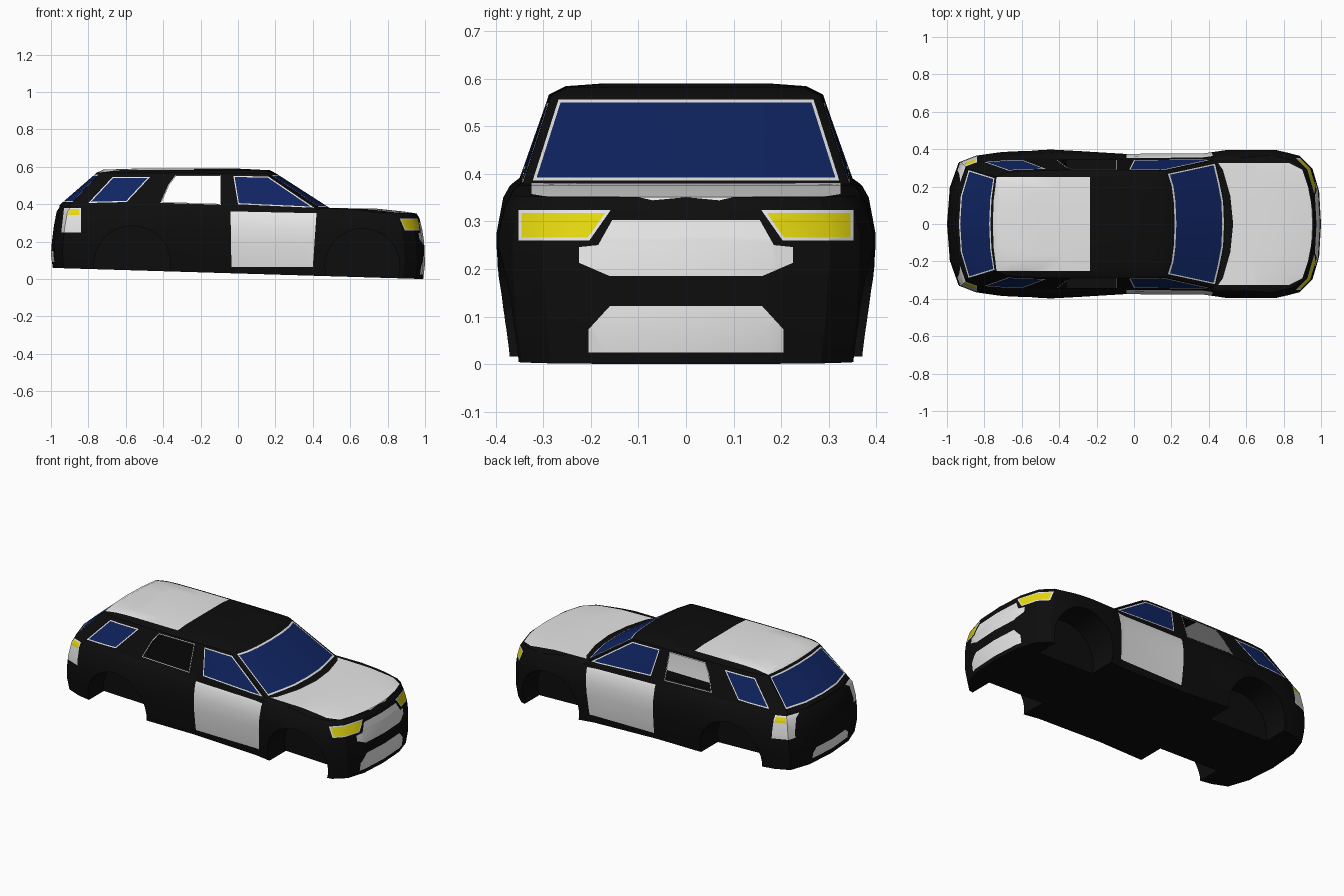
import bpy, bmesh, math
from mathutils import Vector

cube = bpy.data.objects.get("Cube")
if cube:
    bpy.data.objects.remove(cube, do_unlink=True)


def material(name, rgb):
    m = bpy.data.materials.new(name)
    m.use_nodes = True
    m.diffuse_color = (*rgb, 1)
    m.node_tree.nodes["Principled BSDF"].inputs["Base Color"].default_value = (*rgb, 1)
    return m


MATS = [material("black paint", (0.004, 0.004, 0.004)),
        material("white paint", (0.8, 0.8, 0.8)),
        material("blue glass", (0.005, 0.018, 0.125)),
        material("yellow lamp", (0.8, 0.7, 0.005))]
BLACK, WHITE, BLUE, YELLOW, OPEN = range(5)

# Half outlines seen from above, nose centre to tail centre
LOWER = [(1, 0), (.99, .18), (.955, .30), (.89, .365), (.77, .395), (.50, .395),
         (.38, .378), (-.05, .375), (-.30, .39), (-.45, .398), (-.71, .385),
         (-.85, .365), (-.94, .33), (-.985, .20), (-1, 0)]
BELT = [(.49, 0), (.485, .12), (.465, .22), (.44, .325), (.425, .342), (.36, .345),
        (.27, .346), (-.05, .346), (-.30, .348), (-.45, .35), (-.68, .348),
        (-.82, .335), (-.90, .295), (-.945, .15), (-.955, 0)]
ROOF = [(.205, 0), (.20, .12), (.19, .20), (.168, .27), (.15, .283), (.12, .285),
        (.08, .287), (-.10, .288), (-.30, .288), (-.45, .287), (-.60, .283),
        (-.68, .275), (-.735, .252), (-.75, .13), (-.755, 0)]


def level(outline, sx, sy, z_front, z_rear, cx=0.0):
    """Scale an outline about cx and tilt it between two heights."""
    pts = []
    for x, y in outline:
        x = cx + (x - cx) * sx
        t = (1 - x) / 2
        pts.append(Vector((x, y * sy, z_front + (z_rear - z_front) * t)))
    return pts


def crown(a, b, t):
    """Blend two levels, raised where they lie far apart (the bonnet)."""
    return [p.lerp(q, t) + Vector((0, 0, .104 * t * (1 - t) * (q - p).length))
            for p, q in zip(a, b)]


edge = level(LOWER, .955, .93, .350, .385)
belt = level(BELT, 1, 1, .375, .396)
levels = [
    level(LOWER, .99, .945, 0, .06),
    level(LOWER, 1, .975, .08, .13),
    level(LOWER, .995, 1, .20, .20),
    level(LOWER, .985, 1, .265, .28),
    level(LOWER, .97, .965, .325, .36),
    edge, crown(edge, belt, .15), crown(edge, belt, .45), belt,
    level(ROOF, 1, 1, .56, .57),
    level(ROOF, .93, .88, .579, .586, -.28),
    level(ROOF, .6, .6, .59, .59, -.28),
]

# Closed body shell lofted through the levels
bm = bmesh.new()
loops = []
for pts in levels:
    full = pts + [Vector((p.x, -p.y, p.z)) for p in pts[-2:0:-1]]
    loops.append([bm.verts.new(p) for p in full])
n = len(loops[0])
for a, b in zip(loops, loops[1:]):
    for i in range(n):
        j = (i + 1) % n
        bm.faces.new((a[i], a[j], b[j], b[i]))
for loop in (loops[0], loops[-1]):
    for i in range(n // 2):
        quad = (loop[i], loop[i + 1], loop[-(i + 1) % n], loop[-i % n])
        bm.faces.new(list(dict.fromkeys(quad)))
bmesh.ops.recalc_face_normals(bm, faces=bm.faces)
mesh = bpy.data.meshes.new("body_shell")
bm.to_mesh(mesh)
bm.free()
body = bpy.data.objects.new("body_shell", mesh)
bpy.context.collection.objects.link(body)
for m in MATS:
    mesh.materials.append(m)
bpy.context.view_layer.objects.active = body

# Wheel wells
for x, z, r in ((.665, .07, .20), (-.565, .08, .205)):
    for side in (1, -1):
        bpy.ops.mesh.primitive_cylinder_add(vertices=32, radius=r, depth=.3,
                                            location=(x, side * .36, z),
                                            rotation=(math.pi / 2, 0, 0))
        cutter = bpy.context.object
        cutter.name = "wheel_well_cutter"
        cutter.hide_render = True
        cutter.data.materials.append(MATS[BLACK])
        bpy.context.view_layer.objects.active = body
        mod = body.modifiers.new("wheel_well", 'BOOLEAN')
        mod.operation = 'DIFFERENCE'
        mod.solver = 'EXACT'
        mod.object = cutter
        bpy.ops.object.modifier_apply(modifier=mod.name)
        bpy.data.objects.remove(cutter, do_unlink=True)

bm = bmesh.new()
bm.from_mesh(body.data)
bmesh.ops.triangulate(bm, faces=[f for f in bm.faces if len(f.verts) > 4])
for f in bm.faces:
    f.material_index = BLACK


def paint(poly, axis, sign, mat, inset=0.0, facing=.2, reach=-9):
    """Cut a convex outline, projected along an axis, into the shell and colour it.
    Only faces turned to that side and further out than reach are touched."""
    u, v = [k for k in range(3) if k != axis]
    mid = Vector((sum(p[0] for p in poly), sum(p[1] for p in poly))) / len(poly)
    lo = [min(p[k] for p in poly) for k in (0, 1)]
    hi = [max(p[k] for p in poly) for k in (0, 1)]
    planes = []
    for p, q in zip(poly, poly[1:] + poly[:1]):
        p, q = Vector(p), Vector(q)
        nrm = Vector((q.y - p.y, p.x - q.x)).normalized()
        if nrm.dot(mid - p) > 0:
            nrm = -nrm
        planes.append((p - nrm * inset, nrm))

    def candidates():
        bm.normal_update()
        out = []
        for f in bm.faces:
            if f.normal[axis] * sign < facing or f.calc_center_median()[axis] * sign < reach:
                continue
            if all(max(w.co[k] for w in f.verts) > lo[i] and
                   min(w.co[k] for w in f.verts) < hi[i] for i, k in enumerate((u, v))):
                out.append(f)
        return out

    for p, nrm in planes:
        faces = candidates()
        co, no = Vector((0, 0, 0)), Vector((0, 0, 0))
        co[u], co[v], no[u], no[v] = p.x, p.y, nrm.x, nrm.y
        geom = list({e for f in faces for e in (*f.verts, *f.edges, f)})
        bmesh.ops.bisect_plane(bm, geom=geom, dist=1e-5, plane_co=co, plane_no=no)
    for f in candidates():
        c = f.calc_center_median()
        if all(nrm.dot(Vector((c[u], c[v])) - p) < 1e-5 for p, nrm in planes):
            f.material_index = mat


def trimmed(poly, axis, sign, mat, width=.006, **kw):
    paint(poly, axis, sign, WHITE, **kw)
    paint(poly, axis, sign, mat, inset=width, **kw)


def sym(half):
    """Mirror a half outline across the centre line of an end panel."""
    return half + [(-a, b) for a, b in reversed(half)]


# Bonnet, black cowl and rear roof panel
paint([(.42, .325), (.83, .325), (.90, .29), (.93, .2), (.955, .07),
       (.955, -.07), (.93, -.2), (.90, -.29), (.83, -.325), (.42, -.325)],
      2, 1, WHITE, facing=.3, reach=.3)
paint([(.30, .34), (.44, .34), (.475, .29), (.515, .15), (.53, 0),
       (.515, -.15), (.475, -.29), (.44, -.34), (.30, -.34)],
      2, 1, BLACK, facing=.3, reach=.3)
paint([(-.755, .25), (-.235, .25), (-.235, -.25), (-.755, -.25)],
      2, 1, WHITE, facing=.6, reach=.5)

# Windscreen and tailgate glass
trimmed(sym([(.268, .556), (.322, .386)]), 0, 1, BLUE, reach=0)
trimmed(sym([(.245, .558), (.288, .412)]), 0, -1, BLUE, reach=.6)

# Grille, lower intake and rear plate
paint(sym([(.155, .303), (.187, .246)]), 0, 1, WHITE, reach=.86)
paint(sym([(.187, .250), (.225, .246), (.225, .213), (.16, .185)]), 0, 1, WHITE, reach=.86)
paint(sym([(.16, .122), (.205, .073), (.205, .025)]), 0, 1, WHITE, reach=.86)
paint(sym([(.14, .15), (.17, .125), (.17, .09)]), 0, -1, WHITE, reach=.86)

for s in (1, -1):
    # Headlamps
    trimmed([(s * .352, .324), (s * .352, .260), (s * .203, .260), (s * .158, .324)],
            0, 1, YELLOW, reach=.8)
    # Tail lamps
    paint([(-.945, .25), (-.84, .25), (-.84, .38), (-.93, .38)], 1, s, WHITE)
    paint([(-.91, .343), (-.847, .343), (-.847, .374), (-.90, .374)], 1, s, YELLOW)
    # Front doors
    paint([(-.04, .362), (-.035, .065), (.40, .065), (.42, .352)], 1, s, WHITE, facing=.3)
    # Side windows: front glass, open middle, quarter glass
    trimmed([(-.025, .552), (.162, .548), (.408, .381), (0, .40)], 1, s, BLUE, facing=.4)
    trimmed([(-.335, .555), (-.092, .555), (-.092, .397), (-.415, .408), (-.372, .505)],
            1, s, OPEN, width=.005, facing=.4)
    trimmed([(-.67, .546), (-.47, .546), (-.595, .412), (-.80, .407)], 1, s, BLUE, facing=.4)

bmesh.ops.delete(bm, geom=[f for f in bm.faces if f.material_index == OPEN], context='FACES')
bm.to_mesh(body.data)
bm.free()

bpy.ops.object.select_all(action='DESELECT')
body.select_set(True)
bpy.context.view_layer.objects.active = body
bpy.ops.object.shade_smooth_by_angle(angle=math.radians(28))
